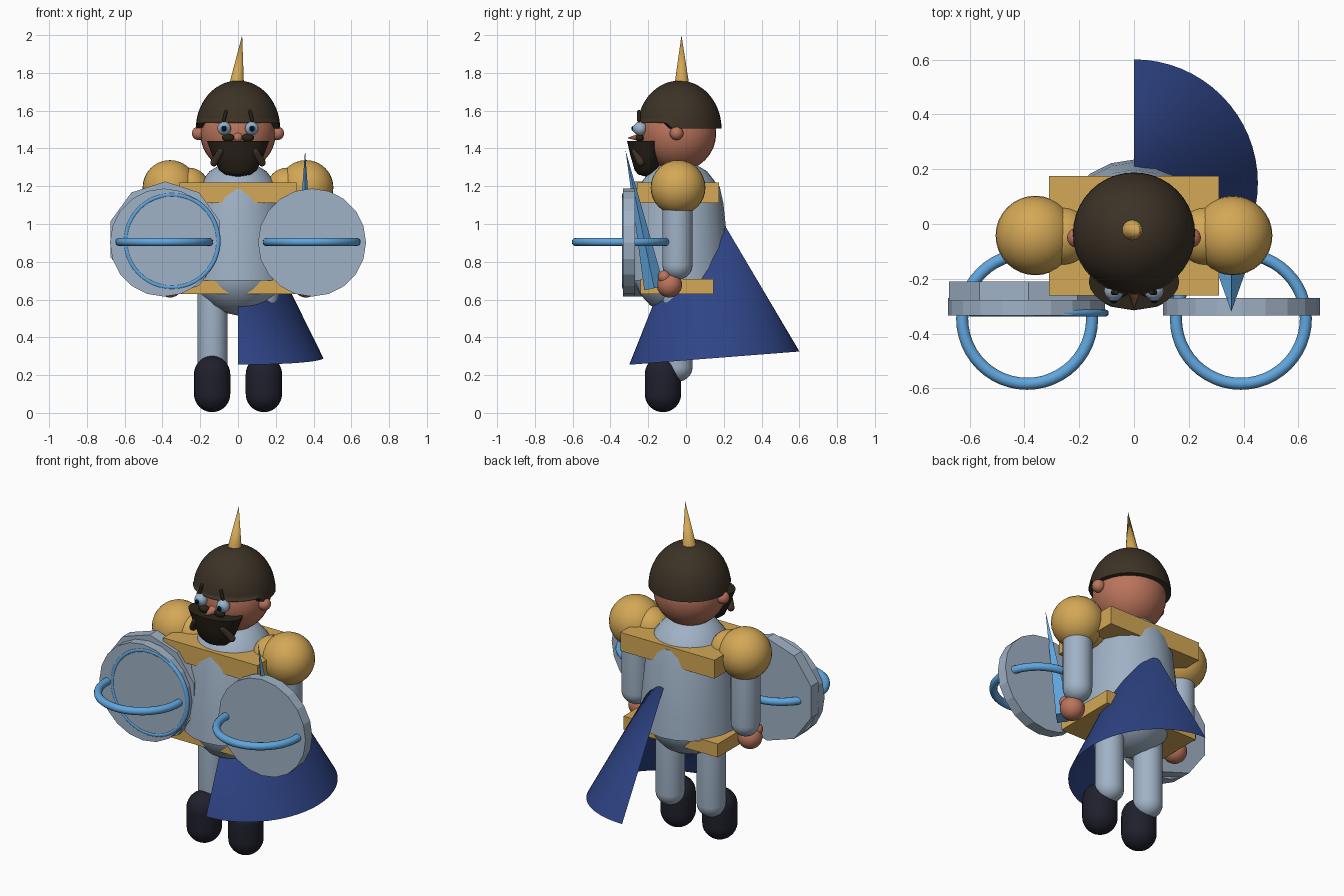
import bpy, bmesh, math
from mathutils import Vector, Matrix, Euler

if "Cube" in bpy.data.objects:
    bpy.data.objects.remove(bpy.data.objects["Cube"])

def material(name, rgb):
    m = bpy.data.materials.new(name)
    m.diffuse_color = [(c / 255 / 12.92 if c < 11 else ((c / 255 + 0.055) / 1.055) ** 2.4) for c in rgb] + [1]
    m.use_nodes = True
    m.node_tree.nodes["Principled BSDF"].inputs["Base Color"].default_value = m.diffuse_color
    return m

STEEL = material("steel", (160, 178, 198))
GOLD = material("gold", (212, 168, 86))
BLUE = material("bright blue", (96, 166, 222))
NAVY = material("navy", (46, 68, 134))
BOOT = material("boot black", (32, 32, 45))
HAIR = material("hair brown", (60, 50, 38))
BEARD = material("beard brown", (42, 35, 25))
SKIN = material("skin", (186, 116, 92))
BLACK = material("pupil black", (14, 14, 18))

def finish(name, bm, mat, matrix, smooth=True):
    bm.transform(matrix)
    bmesh.ops.recalc_face_normals(bm, faces=bm.faces)
    me = bpy.data.meshes.new(name)
    bm.to_mesh(me)
    bm.free()
    me.materials.append(mat)
    ob = bpy.data.objects.new(name, me)
    bpy.context.collection.objects.link(ob)
    if smooth:
        bpy.ops.object.select_all(action='DESELECT')
        ob.select_set(True)
        bpy.context.view_layer.objects.active = ob
        bpy.ops.object.shade_smooth_by_angle(angle=math.radians(35))
    return ob

def place(loc, rot=(0, 0, 0), scale=(1, 1, 1)):
    return Matrix.LocRotScale(Vector(loc), Euler([math.radians(a) for a in rot]), Vector(scale))

def aim(a, b):
    """Matrix that puts the z axis on the line from a to b."""
    a, b = Vector(a), Vector(b)
    return Matrix.Translation(a) @ Vector((0, 0, 1)).rotation_difference(b - a).to_matrix().to_4x4()

def lathe(name, profile, mat, matrix, n=32, start=0, arc=360, smooth=True):
    bm = bmesh.new()
    rings = []
    for i in range(n + 1):
        t = math.radians(start + arc * i / n)
        rings.append([bm.verts.new((r * math.cos(t), r * math.sin(t), z)) for r, z in profile])
    for p, q in zip(rings, rings[1:]):
        for k in range(len(profile) - 1):
            bm.faces.new((p[k], q[k], q[k + 1], p[k + 1]))
    bmesh.ops.remove_doubles(bm, verts=bm.verts, dist=1e-5)
    bmesh.ops.dissolve_degenerate(bm, edges=bm.edges, dist=1e-6)
    return finish(name, bm, mat, matrix, smooth)

def arc_points(r, a0, a1, z=0, n=10):
    angles = [math.radians(a0 + (a1 - a0) * i / n) for i in range(n + 1)]
    return [(max(0, r * math.cos(a)), z + r * math.sin(a)) for a in angles]

def ball(name, loc, r, mat, scale=(1, 1, 1)):
    return lathe(name, arc_points(r, -90, 90, n=16), mat, place(loc, scale=scale))

def capsule(name, a, b, r, mat):
    length = (Vector(b) - Vector(a)).length
    return lathe(name, arc_points(r, -90, 0) + arc_points(r, 0, 90, length), mat, aim(a, b), 24)

def cone(name, a, b, r, mat, n=24, start=0):
    length = (Vector(b) - Vector(a)).length
    return lathe(name, [(0, 0), (r, 0), (0, length)], mat, aim(a, b), n, start, smooth=n > 8)

def disc(name, loc, r, depth, mat, n, start=90):
    h = depth / 2
    return lathe(name, [(0, -h), (r, -h), (r, h), (0, h)], mat, place(loc, (90, 0, 0)), n, start, smooth=False)

def ring(name, loc, major, minor, mat, rot=(0, 0, 0)):
    circle = [(major + minor * math.cos(math.tau * i / 12), minor * math.sin(math.tau * i / 12)) for i in range(13)]
    return lathe(name, circle, mat, place(loc, rot), 48)

def box(name, lo, hi, mat):
    bm = bmesh.new()
    bmesh.ops.create_cube(bm, size=1)
    lo, hi = Vector(lo), Vector(hi)
    return finish(name, bm, mat, place((lo + hi) / 2, scale=hi - lo), False)

# Torso: rounded body with a flared breastplate around it
lathe("body", [(0, .515), (.09, .535), (.15, .57), (.205, .63), (.235, .70), (.235, 1.10),
               (.22, 1.18), (.19, 1.23), (.15, 1.28), (.10, 1.31), (0, 1.33)], STEEL, place((0, -.04, 0)))
lathe("breastplate", [(.20, .70), (.275, .70), (.265, .85), (.238, 1.11), (.218, 1.2), (.15, 1.22)],
      STEEL, place((0, -.04, 0)), 20, 90)
box("chest_band", (-.31, -.26, 1.11), (.31, .175, 1.22), GOLD)
box("waist_band", (-.31, -.24, .63), (.31, .145, .71), GOLD)

# Half-cone cape hanging on one side
lathe("cape", [(0, .92), (.452, 0)], NAVY, place((0, .15, .29), (4.45, 0, 0)), 32, -90, 180)

# Head, hair cap and helmet spike
ball("head", (0, -.04, 1.48), .2, SKIN)
hair = lathe("hair", [(.19, 0)] + arc_points(.223, 0, 90, n=14), HAIR,
             place((0, -.035, 1.505), scale=(1, 1, 1.14)), 40)
for v in hair.data.vertices:  # raise the fringe above the face
    if v.co.z < 1.53 and v.co.y < -.1:
        v.co.z += .03
cone("spike", (-.008, -.022, 1.73), (.022, -.024, 2.0), .04, GOLD)

# Beard and nose
lathe("beard", [(0, 1.44), (.165, 1.44), (.135, 1.36), (.10, 1.285), (.07, 1.262), (0, 1.25)],
      BEARD, place((0, -.21, 0), scale=(1, .62, 1)), 24)
cone("nose", (0, -.22, 1.46), (0, -.312, 1.455), .03, SKIN)

for s, side in ((-1, "right"), (1, "left")):
    # Face features
    ball(side + "_ear", (s * .208, -.05, 1.48), .036, SKIN)
    ball(side + "_eye", (s * .073, -.243, 1.505), .036, STEEL)
    ball(side + "_iris", (s * .074, -.262, 1.505), .023, BLUE)
    ball(side + "_pupil", (s * .074, -.274, 1.505), .0155, BLACK)
    capsule(side + "_eyebrow", (s * .075, -.25, 1.55), (s * .064, -.25, 1.595), .009, BEARD)
    ball(side + "_moustache", (s * .052, -.245, 1.457), .027, BEARD, (1.2, .8, .8))
    capsule(side + "_moustache_tip", (s * .09, -.268, 1.385), (s * .127, -.24, 1.325), .02, HAIR)
    # Shoulders, arms and hands
    ball(side + "_pauldron", (s * .36, -.042, 1.193), .145, GOLD)
    ball(side + "_pauldron_inner", (s * .26, -.045, 1.19), .108, GOLD)
    capsule(side + "_arm", (s * .36, -.045, 1.15), (s * .36, -.045, .785), .08, STEEL)
    ball(side + "_hand", (s * .36, -.088, .678), .067, SKIN)
    ball(side + "_thumb", (s * .385, -.115, .72), .034, SKIN)
    # Legs and boots
    capsule(side + "_leg", (s * .135, -.045, .68), (s * .135, -.045, .245), .08, STEEL)
    capsule(side + "_boot", (s * .137, -.122, .205), (s * .137, -.122, .10), .096, BOOT)
    # Shield with its large hoop
    disc(side + "_shield", (s * .392, -.302, .902), .286, .064, STEEL, 20)
    ring(side + "_hoop", (s * .39, -.346, .905), .237, .022, BLUE)

# Backing plate and thin inlaid ring on one shield
disc("shield_backing", (-.385, -.245, .92), .305, .07, STEEL, 10)
ring("shield_inlay", (-.35, -.325, .91), .245, .013, BLUE, (90, 0, 0))

# Blade held in the other hand
cone("blade", (.355, -.168, .66), (.355, -.32, 1.39), .054, BLUE, 4)
